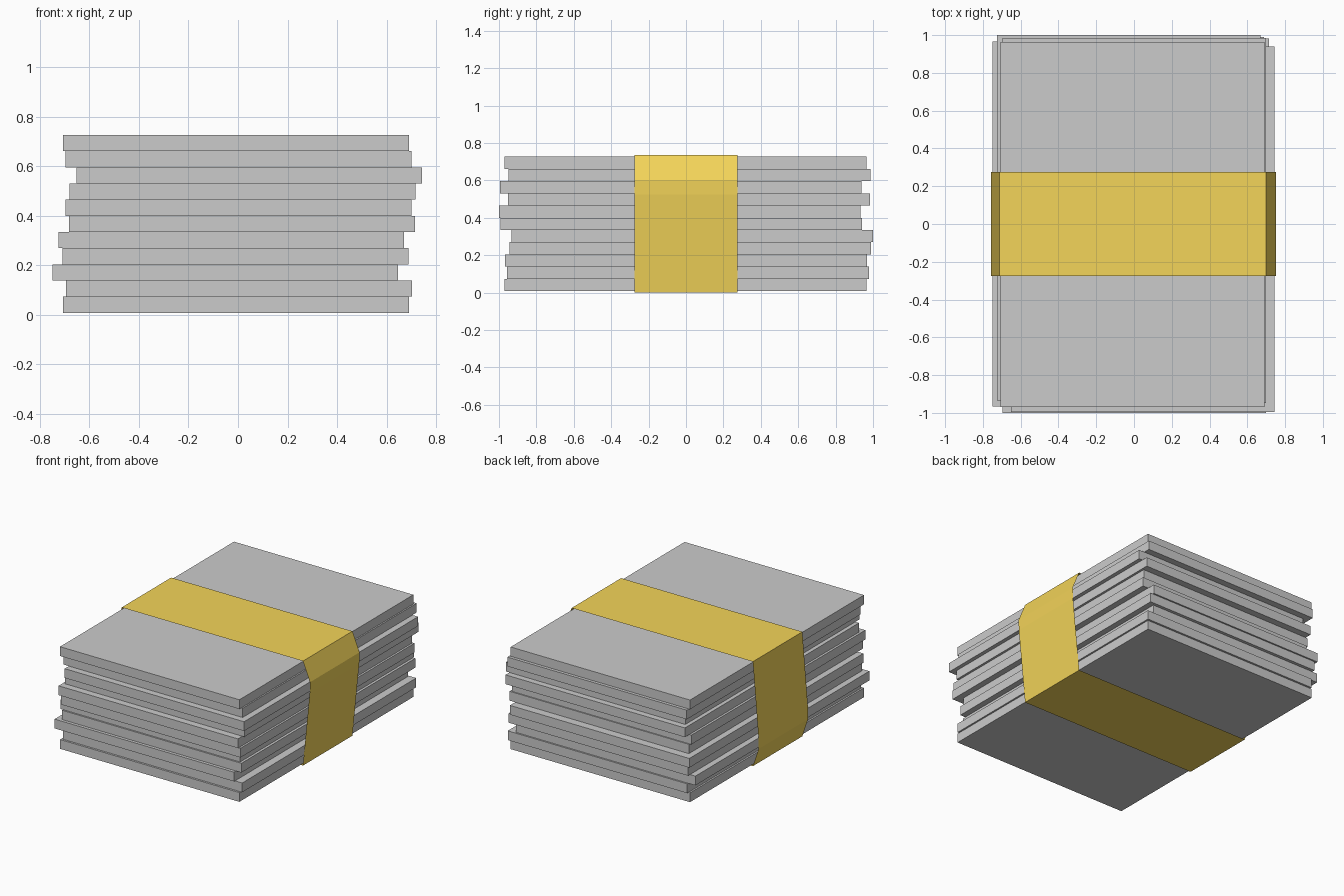
import bpy

if "Cube" in bpy.data.objects:
    bpy.data.objects.remove(bpy.data.objects["Cube"])

HALF_X, HALF_Y = 0.698, 0.967
THICK, BASE_Z = 0.0653, 0.008
BAND_HALF = 0.275

# (x, y) shift of each bundle sheet, bottom to top
SHIFTS = [(-0.008, -0.003), (0.004, 0.011), (-0.052, 0.0), (-0.010, 0.022),
          (-0.028, 0.033), (0.016, -0.025), (0.002, -0.033), (0.018, 0.016),
          (0.046, -0.028), (0.002, 0.019), (-0.008, -0.003)]


def mesh_object(name, verts, faces):
    mesh = bpy.data.meshes.new(name)
    mesh.from_pydata(verts, [], faces)
    mesh.update()
    obj = bpy.data.objects.new(name, mesh)
    bpy.context.collection.objects.link(obj)
    return obj


# Stack of unevenly placed slabs
for i, (dx, dy) in enumerate(SHIFTS):
    bpy.ops.mesh.primitive_cube_add(size=1, location=(dx, dy, BASE_Z + (i + 0.5) * THICK))
    slab = bpy.context.object
    slab.name = f"slab_{i + 1:02d}"
    slab.scale = (2 * HALF_X, 2 * HALF_Y, THICK)

# Paper-thin band pulled tight around the stack (open ring, counter-clockwise from -y)
profile = [(-0.713, 0.0), (0.698, 0.0), (0.751, 0.525), (0.753, 0.601),
           (0.698, 0.735), (-0.713, 0.735), (-0.757, 0.21), (-0.757, 0.132)]
n = len(profile)
verts = [(x, y, z) for y in (-BAND_HALF, BAND_HALF) for x, z in profile]
faces = [(i, i + n, (i + 1) % n + n, (i + 1) % n) for i in range(n)]
band = mesh_object("wrapping_band", verts, faces)

gold = bpy.data.materials.new("band_gold")
gold.diffuse_color = (0.9, 0.66, 0.1, 1)
gold.use_nodes = True
gold.node_tree.nodes["Principled BSDF"].inputs["Base Color"].default_value = gold.diffuse_color
band.data.materials.append(gold)
